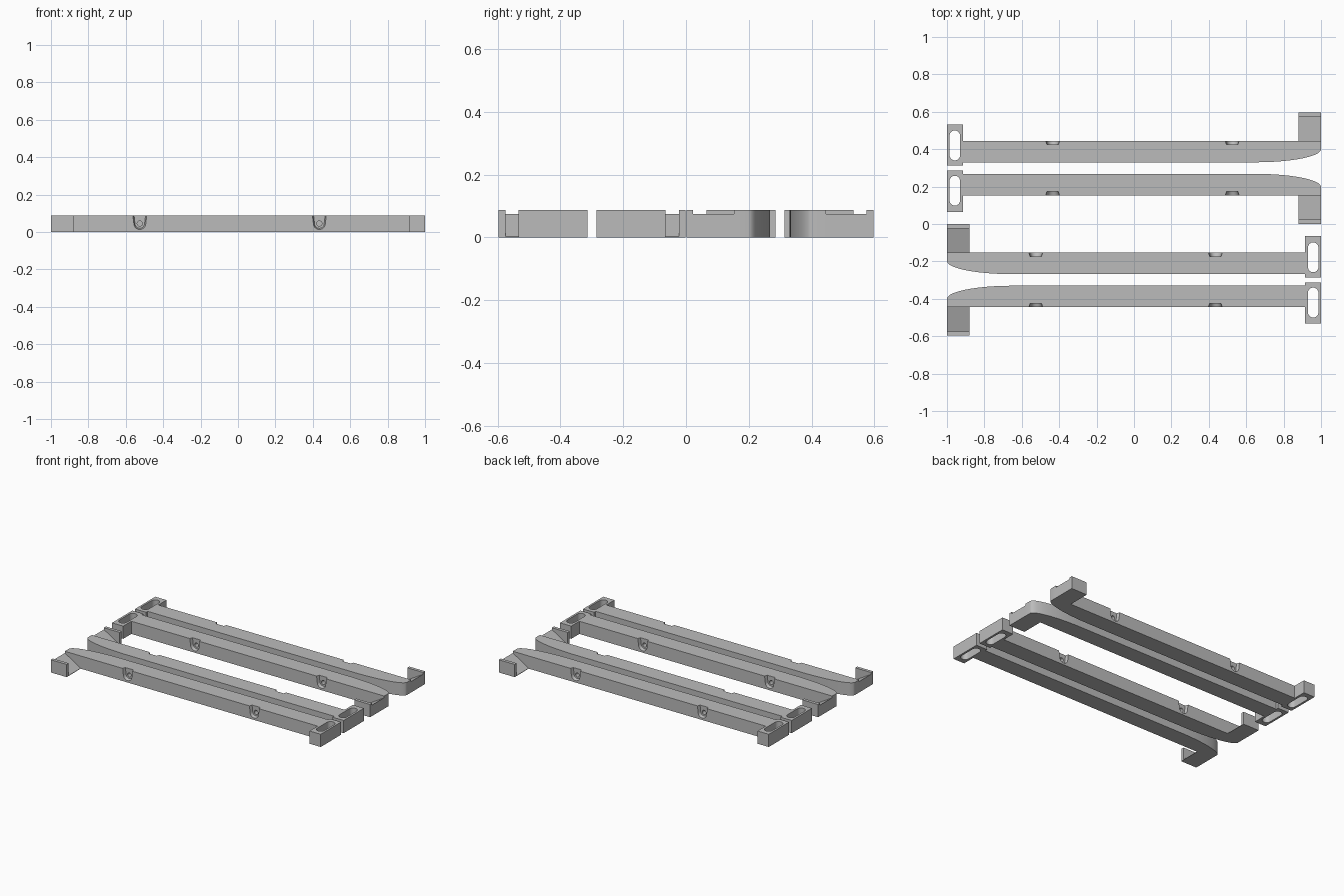
import bpy, bmesh
from math import cos, sin, pi, radians
from mathutils import Matrix, Vector

cube = bpy.data.objects.get("Cube")
if cube:
    bpy.data.objects.remove(cube)

H = 0.087                    # bar height
OUT, INN = -0.445, -0.33     # outer and inner faces of the bar
MIRROR_Y = -0.299            # mirror line of a pair of brackets
SCREWS = (-0.525, 0.435)

grey = bpy.data.materials.new("light_grey")
grey.use_nodes = True
grey.diffuse_color = (0.5, 0.5, 0.5, 1)
grey.node_tree.nodes["Principled BSDF"].inputs["Base Color"].default_value = (0.5, 0.5, 0.5, 1)


def loft(name, start, end):
    """Solid between two matching rings of points."""
    bm = bmesh.new()
    a = [bm.verts.new(p) for p in start]
    b = [bm.verts.new(p) for p in end]
    bm.faces.new(a)
    bm.faces.new(b)
    for i in range(len(a)):
        j = (i + 1) % len(a)
        bm.faces.new((a[i], a[j], b[j], b[i]))
    bmesh.ops.recalc_face_normals(bm, faces=bm.faces)
    mesh = bpy.data.meshes.new(name)
    bm.to_mesh(mesh)
    bm.free()
    mesh.materials.append(grey)
    ob = bpy.data.objects.new(name, mesh)
    bpy.context.collection.objects.link(ob)
    return ob


def prism_z(name, pts, z0, z1):
    return loft(name, [(x, y, z0) for x, y in pts], [(x, y, z1) for x, y in pts])


def prism_y(name, pts, y0, y1):
    return loft(name, [(x, y0, z) for x, z in pts], [(x, y1, z) for x, z in pts])


def cut(ob, cutters):
    """Subtract the cutters, then discard them."""
    for c in cutters:
        c.hide_render = True
        m = ob.modifiers.new("cut", 'BOOLEAN')
        m.operation, m.solver, m.object = 'DIFFERENCE', 'EXACT', c
    bpy.context.view_layer.update()
    deps = bpy.context.evaluated_depsgraph_get()
    mesh = bpy.data.meshes.new_from_object(ob.evaluated_get(deps))
    ob.modifiers.clear()
    ob.data = mesh
    for c in cutters:
        bpy.data.objects.remove(c)


# Bar with its rounded end and the slotted tab
nose = [(-0.65 - 0.35 * sin(t), -0.40 + 0.07 * cos(t))
        for t in [i * pi / 40 for i in range(21)]]
outline = [(-1, OUT), (0.915, OUT), (0.915, -0.533), (1, -0.533),
           (1, -0.313), (0.915, -0.313), (0.915, INN)] + nose
bar = prism_z("bar", outline, 0, H)

# Long slot in the tab
slot = []
for cy, a0 in ((-0.368, 0), (-0.472, pi)):
    slot += [(0.958 + 0.028 * cos(a0 + i * pi / 12), cy + 0.028 * sin(a0 + i * pi / 12))
             for i in range(13)]
cutters = [prism_z("slot_cutter", slot, -0.1, 0.2)]

# Flared screw pockets, each with a screw hole
pocket = [(0.032 * cos(radians(a)), 0.032 * sin(radians(a))) for a in range(180, 361, 15)]
pocket += [(0.041, 0.075), (-0.041, 0.075)]
for sx in SCREWS:
    def ring(y, s):
        return [(sx + x * s, y, 0.045 + z * s) for x, z in pocket]
    cutters.append(loft("pocket_cutter", ring(OUT - 0.01, 1.1), ring(OUT + 0.02, 0.8)))
    hole = [(sx + 0.014 * cos(i * pi / 12), 0.045 + 0.014 * sin(i * pi / 12)) for i in range(24)]
    cutters.append(prism_y("hole_cutter", hole, OUT - 0.02, OUT + 0.07))
cut(bar, cutters)

# Wedge foot and its end lip
wedge = prism_y("foot_wedge", [(-1, 0), (-0.88, 0), (-0.88, 0.003), (-1, 0.075)], -0.575, OUT)
lip = prism_y("foot_lip", [(-1, 0), (-0.88, 0), (-0.88, H), (-1, H)], -0.597, -0.575)
parts = [bar, wedge, lip]

# Mirror to make a pair, then turn the pair half round
mirror = Matrix.Translation((0, 2 * MIRROR_Y, 0)) @ Matrix.Scale(-1, 4, Vector((0, 1, 0)))
turn = Matrix.Rotation(pi, 4, 'Z')


def duplicate(ob, matrix, name, flip):
    mesh = ob.data.copy()
    mesh.transform(matrix)
    if flip:
        mesh.flip_normals()
    new = bpy.data.objects.new(name, mesh)
    bpy.context.collection.objects.link(new)
    return new


everything = list(parts)
for ob in parts:
    base = ob.name
    ob.name = "front_outer_" + base
    everything += [duplicate(ob, mirror, "front_inner_" + base, True),
                   duplicate(ob, turn, "back_outer_" + base, False),
                   duplicate(ob, turn @ mirror, "back_inner_" + base, True)]

bpy.ops.object.select_all(action='DESELECT')
for ob in everything:
    ob.select_set(True)
bpy.context.view_layer.objects.active = bar
bpy.ops.object.shade_smooth_by_angle(angle=radians(30))
